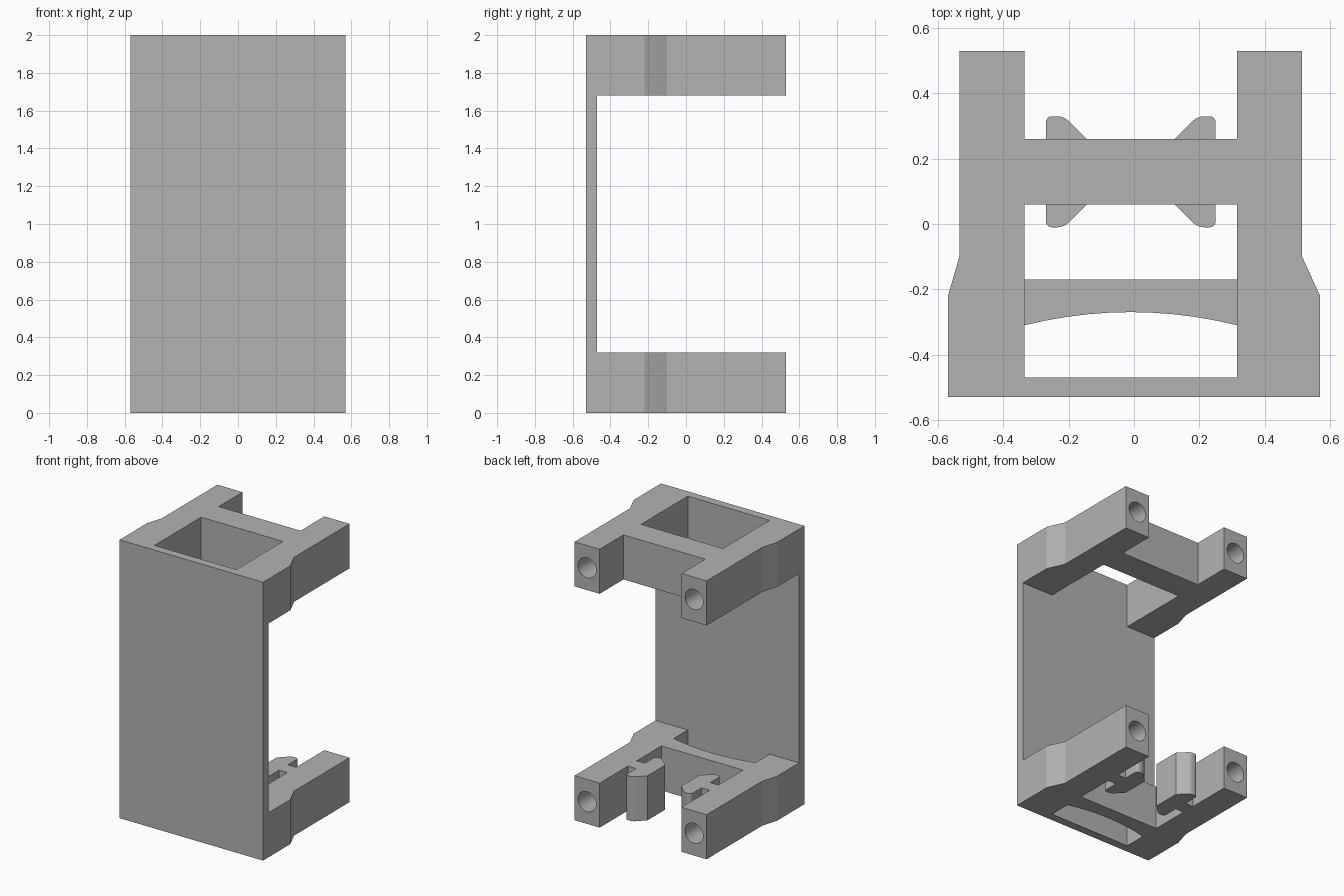
import bpy, bmesh, math

cube = bpy.data.objects.get("Cube")
if cube:
    bpy.data.objects.remove(cube, do_unlink=True)

GREY = (0.45, 0.45, 0.45, 1)
grey = bpy.data.materials.new("matte grey")
grey.use_nodes = True
grey.diffuse_color = GREY
grey.node_tree.nodes["Principled BSDF"].inputs["Base Color"].default_value = GREY

MID = -0.01            # centre line of the arms
HEIGHT = 0.32          # height of each frame
INNER, OUTER = 0.325, 0.525


def prism(name, outline, z0, z1, round_test=None):
    """Extrude an x-y outline from z0 to z1, optionally rounding upright edges."""
    bm = bmesh.new()
    base = bm.faces.new([bm.verts.new((x, y, z0)) for x, y in outline])
    top = bmesh.ops.extrude_face_region(bm, geom=[base])["geom"]
    bmesh.ops.translate(bm, vec=(0, 0, z1 - z0),
                        verts=[v for v in top if isinstance(v, bmesh.types.BMVert)])
    if round_test:
        edges = [e for e in bm.edges
                 if abs(e.verts[0].co.z - e.verts[1].co.z) > 0.1
                 and round_test(e.verts[0].co)]
        bmesh.ops.bevel(bm, geom=edges, offset=0.018, segments=4,
                        profile=0.5, affect='EDGES')
    bmesh.ops.recalc_face_normals(bm, faces=bm.faces)
    mesh = bpy.data.meshes.new(name)
    bm.to_mesh(mesh)
    bm.free()
    mesh.materials.append(grey)
    obj = bpy.data.objects.new(name, mesh)
    bpy.context.collection.objects.link(obj)
    return obj


def box(name, x0, x1, y0, y1, z0, z1):
    return prism(name, [(x0, y0), (x1, y0), (x1, y1), (x0, y1)], z0, z1)


def arm(name, side, z0):
    """Long arm with a wide foot and a blind screw hole in its rear end."""
    inner, outer, foot = MID + side * INNER, MID + side * OUTER, side * 0.57
    obj = prism(name, [(inner, -0.47), (foot, -0.47), (foot, -0.22),
                       (outer, -0.1), (outer, 0.53), (inner, 0.53)], z0, z0 + HEIGHT)
    bpy.ops.mesh.primitive_cylinder_add(
        vertices=40, radius=0.072, depth=0.6, rotation=(math.pi / 2, 0, 0),
        location=((inner + outer) / 2, 0.4, z0 + HEIGHT / 2))
    cutter = bpy.context.object
    cutter.name = name + "_hole_cutter"
    cutter.data.materials.append(grey)
    cutter.hide_render = True
    cut = obj.modifiers.new("screw hole", 'BOOLEAN')
    cut.object, cut.operation, cut.solver = cutter, 'DIFFERENCE', 'EXACT'
    bpy.ops.object.select_all(action='DESELECT')
    obj.select_set(True)
    bpy.context.view_layer.objects.active = obj
    bpy.ops.object.modifier_apply(modifier=cut.name)
    bpy.data.objects.remove(cutter, do_unlink=True)
    bpy.ops.object.shade_smooth_by_angle(angle=math.radians(14))


# Front plate
box("front_plate", -0.57, 0.57, -0.53, -0.47, 0, 2)

# Arms of both frames
for level, z0 in (("lower", 0), ("upper", 2 - HEIGHT)):
    for side, label in ((1, "left"), (-1, "right")):
        arm(f"{level}_{label}_arm", side, z0)

# Crossbar of the upper frame
box("upper_crossbar", MID - INNER, MID + INNER, 0.06, 0.26, 2 - HEIGHT, 2)

# Lower bar with a shallow arch on its front edge
steps = 10
arch = [(MID + INNER * t, -0.27 - 0.04 * t * t)
        for t in (2 * i / steps - 1 for i in range(steps + 1))]
prism("lower_arched_bar", arch + [(MID + INNER, -0.17), (MID - INNER, -0.17)], 0, HEIGHT)

# Clips: a stub from the arm carrying a head with sloped inner corners
CLIP = [(INNER, 0.11), (0.26, 0.11), (0.26, -0.01), (0.205, -0.01), (0.135, 0.06)]
CLIP += [(d, 0.32 - y) for d, y in reversed(CLIP)]
for side, label in ((1, "left"), (-1, "right")):
    clip = prism(f"{label}_clip", [(MID + side * d, y) for d, y in CLIP], 0, HEIGHT,
                 lambda co: abs(co.y - 0.16) > 0.15)
    bpy.ops.object.select_all(action='DESELECT')
    clip.select_set(True)
    bpy.context.view_layer.objects.active = clip
    bpy.ops.object.shade_smooth_by_angle(angle=math.radians(30))
